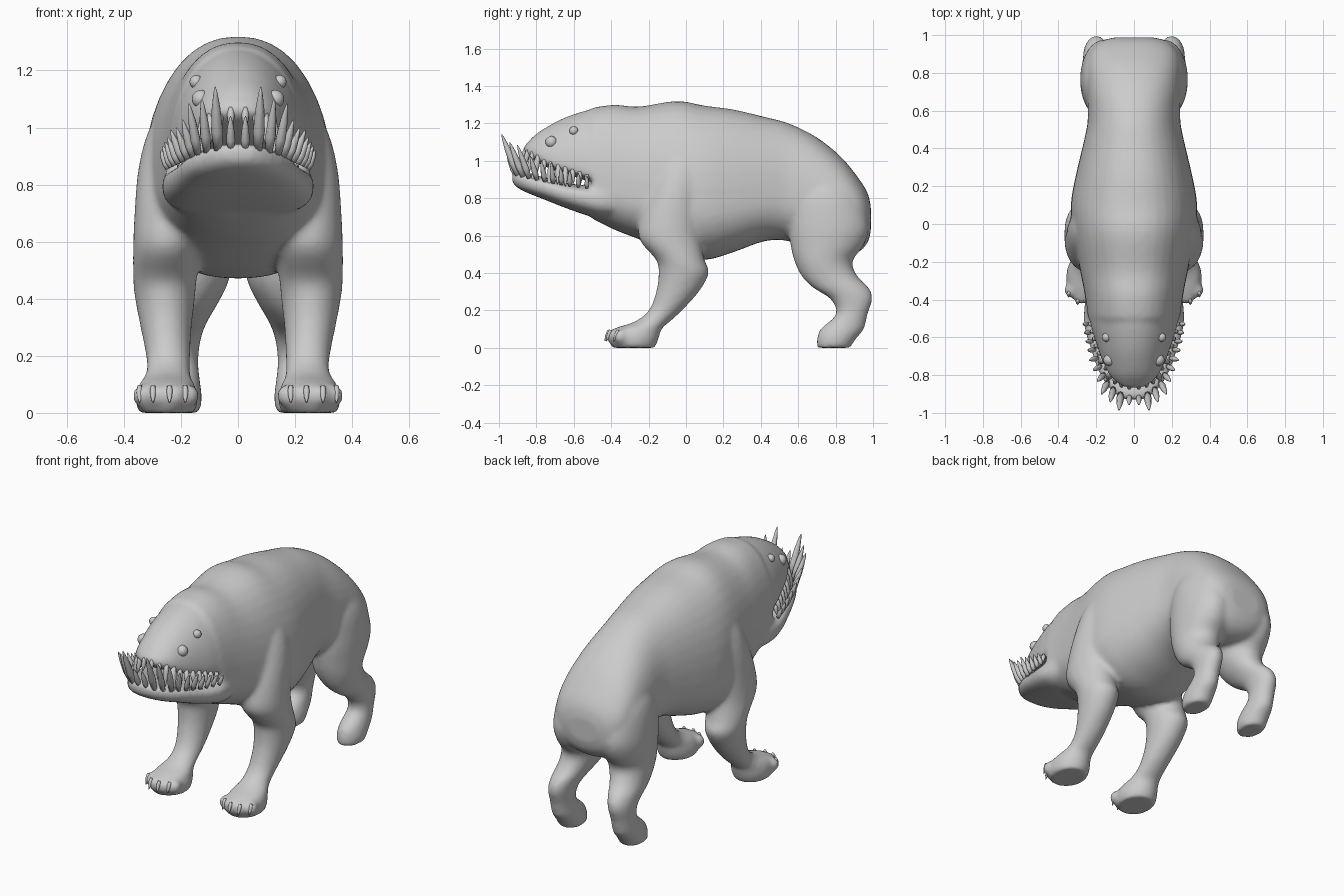
import bpy, bmesh, math
from mathutils import Vector

cube = bpy.data.objects.get("Cube")
if cube:
    bpy.data.objects.remove(cube)

grey = bpy.data.materials.new("light_grey")
grey.use_nodes = True
grey.diffuse_color = (0.6, 0.6, 0.6, 1)
grey.node_tree.nodes["Principled BSDF"].inputs["Base Color"].default_value = (0.6, 0.6, 0.6, 1)


def power(v, n):
    return math.copysign(abs(v) ** (2 / n), v)


def refine(sections, steps=4):
    """Curve smoothly through the given sections."""
    pts = [Vector(s) for s in sections]
    result = []
    for i in range(len(pts) - 1):
        a, b, c, d = pts[max(i - 1, 0)], pts[i], pts[i + 1], pts[min(i + 2, len(pts) - 1)]
        for k in range(steps):
            t = k / steps
            result.append(b + ((c - a) * t + (2 * a - 5 * b + 4 * c - d) * t ** 2
                               + (3 * b - a - 3 * c + d) * t ** 3) / 2)
    return result + [pts[-1]]


def loft(bm, rings):
    """Skin closed rings of points and cap both ends."""
    loops = [[bm.verts.new(p) for p in ring] for ring in rings]
    for a, b in zip(loops, loops[1:]):
        for i in range(len(a)):
            j = (i + 1) % len(a)
            bm.faces.new((a[i], a[j], b[j], b[i]))
    bm.faces.new(loops[0])
    bm.faces.new(loops[-1])


def angles(count):
    return [math.tau * i / count for i in range(count)]


def lengthwise(bm, sections, n):
    """Sections along y: y, bottom, widest height, top, half width."""
    loft(bm, [[(hw * power(math.cos(a), n), y,
                mid + (hi - mid if math.sin(a) > 0 else mid - lo) * power(math.sin(a), n))
               for a in angles(40)] for y, lo, mid, hi, hw in refine(sections)])


def upright(bm, sections, side):
    """Sections along z: z, centre x, centre y, radius x, radius y."""
    loft(bm, [[(side * (cx + rx * math.cos(a)), cy + ry * math.sin(a), z)
               for a in angles(28)] for z, cx, cy, rx, ry in refine(sections)])


def finish(bm, name):
    bmesh.ops.recalc_face_normals(bm, faces=bm.faces)
    mesh = bpy.data.meshes.new(name)
    bm.to_mesh(mesh)
    bm.free()
    mesh.materials.append(grey)
    for poly in mesh.polygons:
        poly.use_smooth = True
    obj = bpy.data.objects.new(name, mesh)
    bpy.context.collection.objects.link(obj)
    return obj


def spike(bm, base, tip, radius):
    """Slightly swollen pointed tooth or claw."""
    base, tip = Vector(base), Vector(tip)
    axis = tip - base
    turn = axis.to_track_quat('Z', 'Y')
    loft(bm, [[base + axis * t + turn @ Vector((math.cos(a), math.sin(a), 0)) * radius * r
               for a in angles(8)]
              for t, r in ((0, .7), (.3, 1), (.65, .75), (.9, .35), (1, .08))])


def along(points, t):
    """Point at fraction t of a polyline."""
    pts = [Vector(p) for p in points]
    spans = [(b - a).length for a, b in zip(pts, pts[1:])]
    left = t * sum(spans)
    for a, b, s in zip(pts, pts[1:], spans):
        if left <= s:
            return a.lerp(b, left / s)
        left -= s
    return pts[-1]


# Torso, skull and lower jaw
body = bmesh.new()
lengthwise(body, [
    (-.5, .69, .84, 1.285, .245), (-.38, .63, .83, 1.3, .26), (-.25, .58, .8, 1.29, .285),
    (-.05, .5, .76, 1.32, .325), (.1, .47, .76, 1.295, .335), (.25, .51, .77, 1.275, .31),
    (.42, .57, .8, 1.235, .27), (.55, .57, .8, 1.2, .245), (.7, .51, .78, 1.125, .25),
    (.83, .49, .75, 1.02, .25), (.92, .51, .73, .91, .225), (.97, .56, .7, .83, .17),
    (.988, .62, .7, .76, .1)], 2.25)
lengthwise(body, [
    (-.42, .85, .9, 1.295, .25), (-.55, .9, .93, 1.265, .227), (-.65, .93, .96, 1.23, .195),
    (-.72, .955, .98, 1.195, .17), (-.8, .995, 1.02, 1.145, .13), (-.85, 1.03, 1.05, 1.095, .08),
    (-.87, 1.05, 1.06, 1.075, .035)], 2)
lengthwise(body, [
    (-.36, .69, .79, .9, .25), (-.46, .69, .79, .88, .265), (-.55, .715, .81, .87, .262),
    (-.65, .75, .83, .885, .233), (-.75, .79, .86, .91, .2), (-.84, .825, .88, .93, .155),
    (-.9, .855, .9, .945, .1), (-.93, .885, .91, .935, .05)], 2.8)

# Legs and toes, both sides
for side in (-1, 1):
    upright(body, [
        (1.06, .2, -.02, .08, .08), (.96, .21, -.03, .115, .13), (.84, .222, -.05, .13, .15),
        (.7, .235, -.08, .128, .165), (.58, .248, -.085, .12, .165),
        (.47, .256, -.03, .112, .13), (.4, .256, -.012, .105, .135), (.3, .252, -.045, .09, .115),
        (.2, .245, -.11, .078, .09), (.14, .245, -.18, .078, .095), (.1, .25, -.26, .098, .13),
        (.05, .25, -.28, .11, .135), (0, .25, -.28, .1, .115)], side)
    upright(body, [
        (.9, .14, .73, .09, .12), (.8, .155, .75, .115, .18), (.65, .16, .765, .125, .212),
        (.55, .153, .755, .13, .197), (.46, .155, .735, .122, .155), (.38, .172, .77, .1, .15),
        (.32, .19, .83, .083, .15), (.26, .2, .885, .07, .113), (.18, .203, .887, .064, .085),
        (.1, .203, .835, .072, .118), (.05, .203, .805, .077, .105), (0, .203, .79, .07, .09)], side)
    for x, y in ((.175, -.36), (.225, -.385), (.28, -.385), (.33, -.35)):
        toe = bmesh.ops.create_uvsphere(body, u_segments=12, v_segments=8, radius=.042)
        bmesh.ops.translate(body, verts=toe["verts"], vec=(side * x, y, .06))

skin = finish(body, "body")
remesh = skin.modifiers.new("merge_parts", 'REMESH')
remesh.mode = 'VOXEL'
remesh.voxel_size = .013
remesh.use_smooth_shade = True
smooth = skin.modifiers.new("soften", 'SMOOTH')
smooth.factor = .5
smooth.iterations = 12

# Claws
claws = bmesh.new()
for side in (-1, 1):
    for x, y in ((.185, -.4), (.24, -.422), (.298, -.415), (.345, -.375)):
        spike(claws, (side * x, y + .012, .095), (side * x, y - .012, .035), .011)
finish(claws, "claws")

# Eyes, two on each side
eyes = bmesh.new()
for side in (-1, 1):
    for x, y, z, r in ((.13, -.72, 1.1, .032), (.146, -.6, 1.16, .024)):
        ball = bmesh.ops.create_uvsphere(eyes, u_segments=16, v_segments=10, radius=r)
        bmesh.ops.translate(eyes, verts=ball["verts"], vec=(side * x, y, z))
finish(eyes, "eyes")

# Teeth: lower row leans up and out, upper row hangs down
lower_gum = [(.025, -.91, .92), (.08, -.895, .92), (.135, -.85, .91), (.175, -.76, .89),
             (.215, -.65, .87), (.245, -.53, .855)]
upper_gum = [(.025, -.855, 1.07), (.08, -.835, 1.06), (.12, -.79, 1.03), (.16, -.71, .99),
             (.195, -.62, .96), (.225, -.53, .925)]
lower_lengths = (.13, .24, .2, .19, .14, .12, .12, .1, .09, .08, .07)
upper_lengths = (.08, .1, .13, .19, .11, .15, .11, .11, .09, .08, .06)
for name, gum, lengths, rise, lean in (("lower_teeth", lower_gum, lower_lengths, 1, .4),
                                       ("upper_teeth", upper_gum, upper_lengths, -1, .25)):
    teeth = bmesh.new()
    for i, length in enumerate(lengths):
        t = i / (len(lengths) - 1)
        p = along(gum, t)
        out = Vector((p.x * (.3 + t), (p.y + .6) * (1 - t), 0)).normalized()
        tip = p + (out * lean + Vector((0, 0, rise))).normalized() * length
        for side in (-1, 1):
            spike(teeth, (side * p.x, p.y, p.z), (side * tip.x, tip.y, tip.z), .01 + .045 * length)
    finish(teeth, name)
